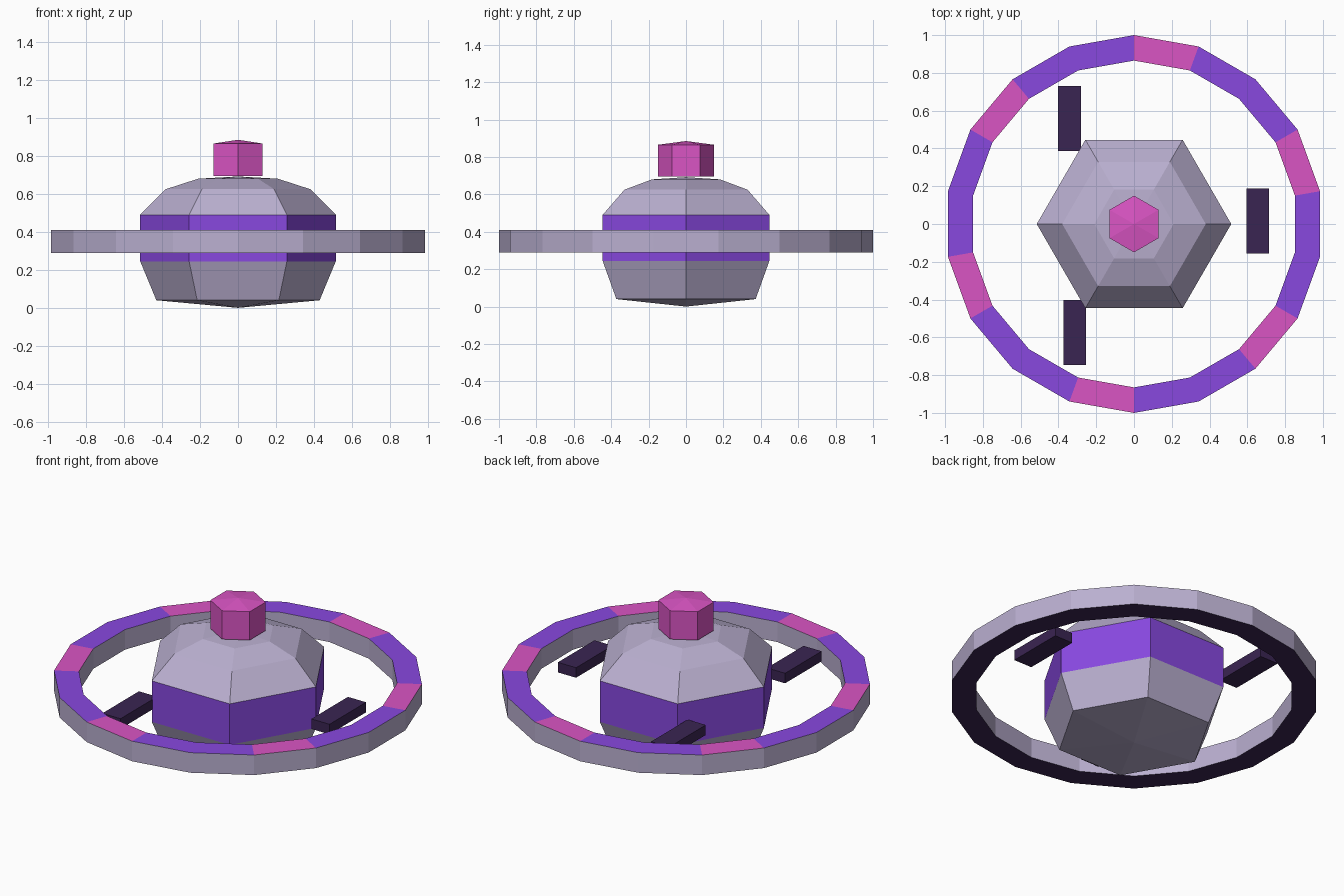
import bpy
import bmesh
from math import sin, cos, radians
from mathutils import Matrix, Vector

cube = bpy.data.objects.get("Cube")
if cube:
    bpy.data.objects.remove(cube, do_unlink=True)


def material(name, rgb):
    mat = bpy.data.materials.new(name)
    mat.use_nodes = True
    mat.diffuse_color = (*rgb, 1)
    mat.node_tree.nodes["Principled BSDF"].inputs["Base Color"].default_value = (*rgb, 1)
    return mat


lavender = material("lavender grey", (0.49, 0.43, 0.63))
purple = material("purple", (0.246, 0.065, 0.74))
pink = material("pink", (0.7, 0.09, 0.55))
dark = material("dark plum", (0.042, 0.018, 0.084))


def finish(name, bm, mats):
    bmesh.ops.recalc_face_normals(bm, faces=bm.faces)
    mesh = bpy.data.meshes.new(name)
    bm.to_mesh(mesh)
    bm.free()
    for mat in mats:
        mesh.materials.append(mat)
    obj = bpy.data.objects.new(name, mesh)
    bpy.context.collection.objects.link(obj)
    return obj


def lathe(profile, sides, start, closed=False):
    """Flat-sided revolve of (radius, height) points."""
    bm = bmesh.new()
    rings = []
    for r, z in profile:
        if r == 0:
            rings.append([bm.verts.new((0, 0, z))] * sides)
        else:
            angles = [radians(start + 360 * i / sides) for i in range(sides)]
            rings.append([bm.verts.new((r * cos(a), r * sin(a), z)) for a in angles])
    pairs = list(zip(rings, rings[1:]))
    if closed:
        pairs.append((rings[-1], rings[0]))
    for low, high in pairs:
        for i in range(sides):
            j = (i + 1) % sides
            corners = [low[i], low[j], high[j], high[i]]
            bm.faces.new(list(dict.fromkeys(corners)))
    return bm


# Hexagonal body with a purple waistband
body = lathe([(0, 0), (0.43, 0.04), (0.515, 0.245), (0.515, 0.49),
              (0.38, 0.625), (0.21, 0.68), (0, 0.692)], 6, 0)
for f in body.faces:
    f.material_index = int(0.3 < f.calc_center_median().z < 0.45)
finish("body", body, [lavender, purple])

# Knob on top, turned so a corner faces the front
knob = lathe([(0, 0.695), (0.15, 0.695), (0.15, 0.865), (0, 0.885)], 6, 30)
finish("top_knob", knob, [pink])

# Outer ring: grey walls, dark underside, top striped in purple and pink
bm = lathe([(0.865, 0.29), (1, 0.29), (1, 0.41), (0.865, 0.41)], 18, 90, closed=True)
bm.normal_update()
bmesh.ops.recalc_face_normals(bm, faces=bm.faces)
pink_mids = [radians(80 + 60 * k) for k in range(6)]
for f in bm.faces:
    c = f.calc_center_median()
    if f.normal.z < -0.5:
        f.material_index = 3
    elif f.normal.z > 0.5:
        flat = Vector((c.x, c.y)).normalized()
        striped = any(flat.dot(Vector((cos(a), sin(a)))) > 0.99 for a in pink_mids)
        f.material_index = 2 if striped else 1
finish("outer_ring", bm, [lavender, purple, pink, dark])

# Three floating bars between body and ring
for k, side in enumerate(("left", "back", "front")):
    a = radians(1.4 + 120 * k)
    bm = bmesh.new()
    place = Matrix.Translation((0.655 * cos(a), 0.655 * sin(a), 0.35))
    bmesh.ops.create_cube(bm, size=1, matrix=place @ Matrix.Diagonal((0.12, 0.345, 0.06, 1)))
    finish(side + "_floating_bar", bm, [dark])
